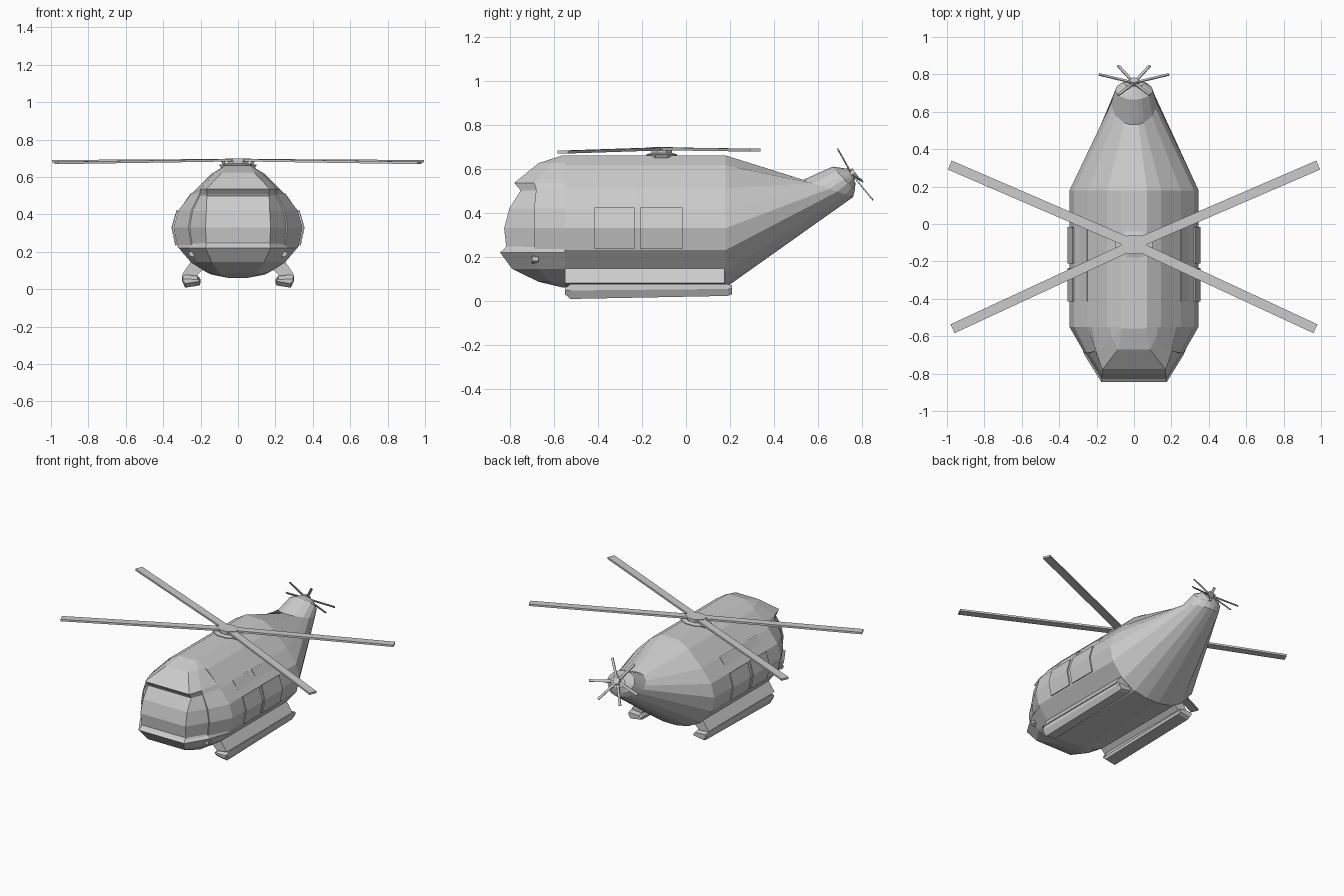
import bpy, bmesh
from math import cos, sin, pi, atan2
from mathutils import Vector

if "Cube" in bpy.data.objects:
    bpy.data.objects.remove(bpy.data.objects["Cube"])


def finish(bm, name, fix=True):
    if fix:
        bmesh.ops.recalc_face_normals(bm, faces=bm.faces[:])
    me = bpy.data.meshes.new(name)
    bm.to_mesh(me)
    bm.free()
    ob = bpy.data.objects.new(name, me)
    bpy.context.collection.objects.link(ob)
    return ob


def loft(name, rings, closed=True, caps=True):
    """Skin a list of rings with equal point counts."""
    bm = bmesh.new()
    vs = [[bm.verts.new(p) for p in r] for r in rings]
    n = len(rings[0])
    for a, b in zip(vs, vs[1:]):
        for i in range(n if closed else n - 1):
            j = (i + 1) % n
            bm.faces.new((a[i], a[j], b[j], b[i]))
    if caps:
        bm.faces.new(vs[0])
        bm.faces.new(vs[-1])
    return bm


def beam(name, a, b, w, t, up):
    """Flat blade from a to b, width w, thickness t along up."""
    a, b, up = Vector(a), Vector(b), Vector(up)
    d = (b - a).normalized()
    s = d.cross(up).normalized() * w / 2
    u = s.cross(d).normalized() * t / 2
    rings = [[p + s + u, p - s + u, p - s - u, p + s - u] for p in (a, b)]
    return finish(loft(name, rings), name)


def prism(name, pts, y0, y1, side=1):
    return finish(loft(name, [[(side * x, y, z) for x, z in pts] for y in (y0, y1)]), name)


# Fuselage half section, top to bottom (x, z)
HALF = [(.07, .66), (.145, .615), (.25, .51), (.32, .42), (.345, .33),
        (.325, .23), (.24, .13), (.145, .078), (.05, .06)]
FULL = HALF + [(-x, z) for x, z in reversed(HALF)]


def width_at(z):
    for (x0, z0), (x1, z1) in zip(HALF, HALF[1:]):
        if z1 <= z <= z0:
            return x0 + (x1 - x0) * (z0 - z) / (z0 - z1)


# Cabin and tapering tail, ending in tilted rings
rings = [[(x, y, z) for x, z in FULL] for y in (-.55, .18)]
for top, bot, r in (((.53, .55), (.76, .47), .12), ((.665, .61), (.767, .50), .10),
                    ((.735, .60), (.77, .535), .055)):
    ring = []
    for x, z in FULL:
        a = atan2(x / .345, (z - .345) / .31)
        t = (1 - cos(a)) / 2
        ring.append((r * sin(a), top[0] + (bot[0] - top[0]) * t, top[1] + (bot[1] - top[1]) * t))
    rings.append(ring)
finish(loft("fuselage", rings), "fuselage")

# Nose: horizontal levels (z, side x, side y, front x, front y) with brow and chin
LEVELS = [(.66, .068, -.555, .06, -.56), (.625, .118, -.61, .085, -.67),
          (.535, .20, -.69, .17, -.78), (.51, .205, -.68, .165, -.758),
          (.42, .25, -.69, .17, -.812), (.33, .265, -.69, .175, -.836),
          (.235, .25, -.69, .17, -.826), (.22, .265, -.70, .175, -.845),
          (.145, .215, -.68, .14, -.79), (.086, .145, -.62, .10, -.67),
          (.06, .048, -.555, .04, -.56)]
layers = []
for z, xs, ys, xf, yf in LEVELS:
    right = [(width_at(z), -.55, z), (xs, ys, z), (xf, yf, z)]
    layers.append(right + [(-x, y, z) for x, y, _ in reversed(right)])
bm = loft("nose", layers, closed=False)
bmesh.ops.recalc_face_normals(bm, faces=bm.faces[:])
# Wraparound windscreen sunk into the nose
glass = [f for f in bm.faces if .24 < f.calc_center_median().z < .5
         and all(v.co.y < -.6 for v in f.verts)]
bmesh.ops.inset_region(bm, faces=glass, thickness=.012, depth=0)
moved = {v: v.normal.copy() for f in glass for v in f.verts}
for v, n in moved.items():
    v.co += Vector((-.25 * v.co.x, .6, 0)).normalized() * .01
finish(bm, "nose")

# Doors with windows, landing skids: both sides
DOOR = [(.325, .235), (.345, .33), (.32, .42), (.25, .52)]
for side, tag in ((1, "right"), (-1, "left")):
    for k, (y0, y1) in enumerate(((-.415, -.235), (-.21, -.015))):
        rows = [[(side * (x + .007), y, z) for y in (y0, y1)] for x, z in DOOR]
        bm = loft("door", rows, closed=False, caps=False)
        pane = [f for f in bm.faces if f.calc_center_median().z > .42]
        bmesh.ops.inset_region(bm, faces=pane, thickness=.018)
        for v in pane[0].verts:
            v.co += Vector((-side * .009, 0, -.007))
        door = finish(bm, f"{tag}_door_{k + 1}")
        mod = door.modifiers.new("thickness", "SOLIDIFY")
        mod.thickness = .008
        mod.offset = 0
    # Lamp beside the chin
    prism(f"{tag}_nose_lamp", [(.235, .17), (.262, .18), (.262, .2), (.235, .21)], -.70, -.67, side)
    # Slanted strut plate and ski
    prism(f"{tag}_skid_strut", [(.17, .12), (.25, .15), (.298, .08), (.225, .07)], -.55, .175, side)
    ski = []
    for y, zt, zb, s in ((-.55, .055, .03, .9), (-.525, .075, .008, 1), (.19, .075, .022, 1), (.21, .07, .03, .95)):
        ski.append([(side * (.25 + (x - .25) * s), y, z) for x, z in
                    ((.215, zt - .003), (.298, zt), (.3, (zt + zb) / 2 + .005),
                     (.283, zb), (.205, zb + .012), (.2, zb + .03 if s == 1 else zb + .02))])
    finish(loft("ski", ski), f"{tag}_ski")

# Main rotor hub: stacked tapering octagonal rings
C = Vector((0, -.11, .69))


def octagon(rx, ry, z):
    return [(rx * cos(pi / 8 + i * pi / 4), C.y + ry * sin(pi / 8 + i * pi / 4), z) for i in range(8)]


finish(loft("mast", [octagon(.09, .07, .635), octagon(.11, .075, .665), octagon(.06, .05, .672),
                     octagon(.06, .05, .685)]), "rotor_mast")
finish(loft("hub", [octagon(.075, .055, .682), octagon(.075, .055, .698)]), "rotor_hub")

# Four main blades with slight droop
for i, (x, y, z) in enumerate(((.985, .315, .684), (-.985, .315, .684),
                               (.97, -.56, .675), (-.97, -.56, .675))):
    tip = Vector((x, y, z))
    beam(f"main_blade_{i + 1}", C.lerp(tip, .04), tip, .052, .013, (0, 0, 1))

# Tail rotor: hub and six thin blades
axis = Vector((0, .82, .57)).normalized()
T = Vector((0, .755, .572))
across = axis.cross(Vector((1, 0, 0)))
hub = [[T + axis * d + (Vector((1, 0, 0)) * cos(i * pi / 4) + across * sin(i * pi / 4)) * .025
        for i in range(8)] for d in (-.03, .018)]
finish(loft("tail_hub", hub), "tail_rotor_hub")
n = 0
for side in (1, -1):
    for x, y, z in ((.187, .80, .545), (.085, .847, .46), (.085, .69, .688)):
        n += 1
        beam(f"tail_blade_{n}", T, (side * x, y, z), .016, .006, axis)
